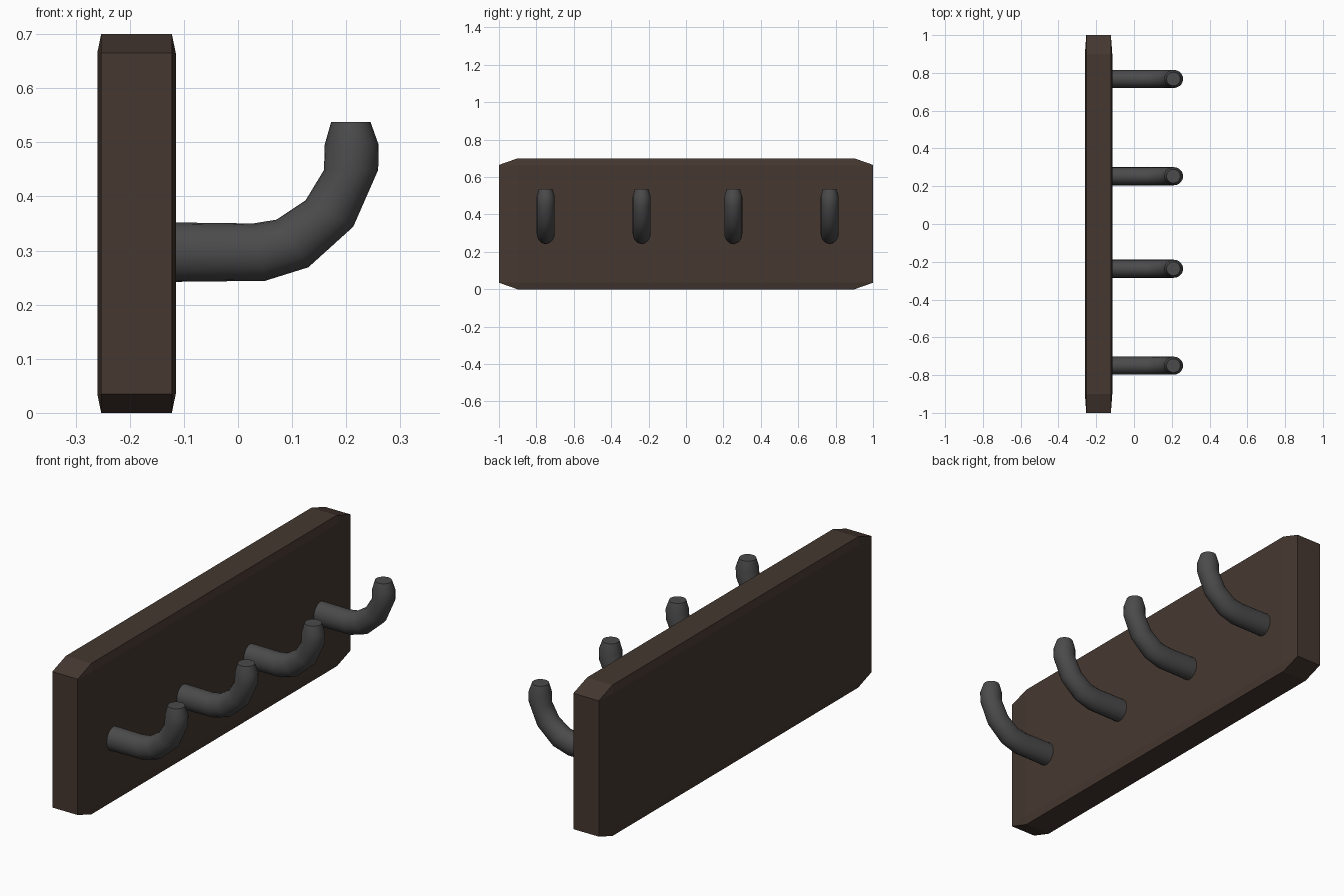
import bpy, bmesh, math
from mathutils import Vector

if "Cube" in bpy.data.objects:
    bpy.data.objects.remove(bpy.data.objects["Cube"])


def material(name, rgb):
    m = bpy.data.materials.new(name)
    m.diffuse_color = (*rgb, 1)
    m.use_nodes = True
    m.node_tree.nodes["Principled BSDF"].inputs["Base Color"].default_value = m.diffuse_color
    return m


def finish(bm, name, mat):
    bmesh.ops.recalc_face_normals(bm, faces=bm.faces)
    mesh = bpy.data.meshes.new(name)
    bm.to_mesh(mesh)
    bm.free()
    mesh.materials.append(mat)
    obj = bpy.data.objects.new(name, mesh)
    bpy.context.collection.objects.link(obj)
    return obj


wood = material("dark_wood", (0.060, 0.039, 0.030))
metal = material("dark_metal", (0.070, 0.070, 0.070))

# Backboard: unit cube bevelled first, then stretched so the chamfers stretch too
bm = bmesh.new()
bmesh.ops.create_cube(bm, size=1)
bmesh.ops.bevel(bm, geom=bm.edges[:], offset=0.05, segments=1, affect='EDGES')
for v in bm.verts:
    v.co = Vector((v.co.x * 0.145 - 0.1875, v.co.y * 2, v.co.z * 0.7 + 0.35))
finish(bm, "backboard", wood)

# Hook rings: (outer x, outer z, inner x, inner z, half width in y)
RINGS = [
    (-0.13, 0.242, -0.13, 0.352, 0.048),
    (0.050, 0.244, 0.028, 0.350, 0.048),
    (0.130, 0.269, 0.071, 0.357, 0.048),
    (0.213, 0.344, 0.125, 0.393, 0.048),
    (0.259, 0.449, 0.159, 0.449, 0.048),
    (0.260, 0.495, 0.160, 0.495, 0.048),
    (0.245, 0.537, 0.172, 0.537, 0.036),
]
SIDES = 20


def hook(name, y):
    bm = bmesh.new()
    loops = []
    for ox, oz, ix, iz, r in RINGS:
        mid = Vector(((ox + ix) / 2, y, (oz + iz) / 2))
        half = Vector(((ix - ox) / 2, 0, (iz - oz) / 2))
        angles = [2 * math.pi * i / SIDES for i in range(SIDES)]
        loops.append([bm.verts.new(mid + half * math.cos(a) + Vector((0, r * math.sin(a), 0)))
                      for a in angles])
    for a, b in zip(loops, loops[1:]):
        for i in range(SIDES):
            j = (i + 1) % SIDES
            bm.faces.new((a[i], a[j], b[j], b[i]))
    bm.faces.new(loops[0])
    bm.faces.new(loops[-1])
    obj = finish(bm, name, metal)
    # Smooth sides with a crisp end cap
    bpy.ops.object.select_all(action='DESELECT')
    obj.select_set(True)
    bpy.context.view_layer.objects.active = obj
    bpy.ops.object.shade_smooth_by_angle(angle=math.radians(40))


# Four hooks along the board
for n, y in enumerate((-0.75, -0.237, 0.253, 0.768), 1):
    hook(f"hook_{n}", y)
